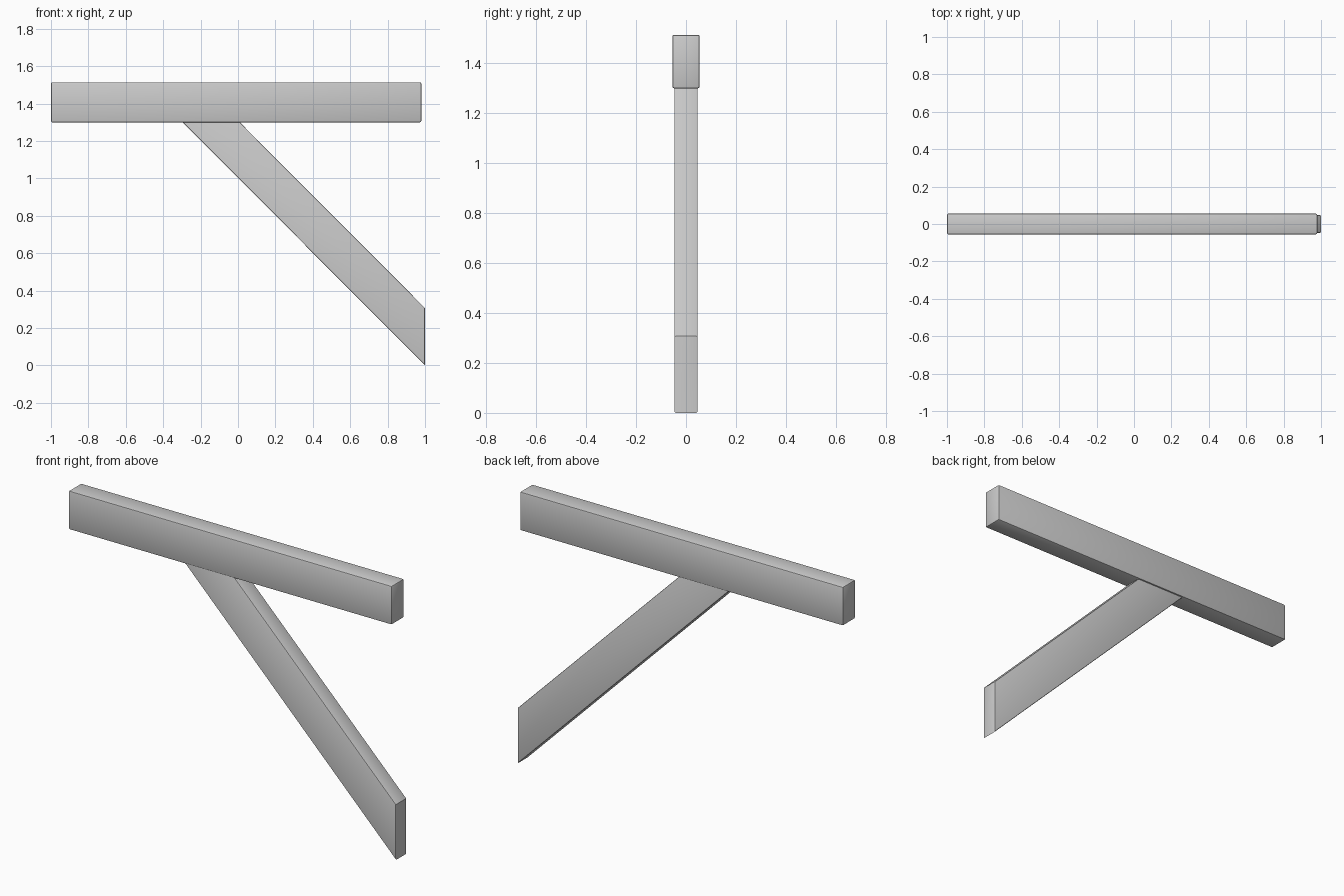
import bpy, bmesh
from math import radians

if "Cube" in bpy.data.objects:
    bpy.data.objects.remove(bpy.data.objects["Cube"])


def timber(name, profile, half_depth, bevel, soften_all):
    """Extrude an x-z profile along y and ease its edges."""
    bm = bmesh.new()
    face = bm.faces.new([bm.verts.new((x, -half_depth, z)) for x, z in profile])
    ext = bmesh.ops.extrude_face_region(bm, geom=[face])
    moved = [v for v in ext["geom"] if isinstance(v, bmesh.types.BMVert)]
    bmesh.ops.translate(bm, verts=moved, vec=(0, 2 * half_depth, 0))
    bmesh.ops.recalc_face_normals(bm, faces=bm.faces[:])
    # edges across the depth stay sharp when the ends are mitred
    edges = [e for e in bm.edges
             if soften_all or abs(e.verts[0].co.y - e.verts[1].co.y) < 1e-4]
    bmesh.ops.bevel(bm, geom=edges, offset=bevel, segments=2,
                    profile=0.5, affect='EDGES')
    mesh = bpy.data.meshes.new(name)
    bm.to_mesh(mesh)
    bm.free()
    obj = bpy.data.objects.new(name, mesh)
    bpy.context.collection.objects.link(obj)
    bpy.ops.object.select_all(action='DESELECT')
    obj.select_set(True)
    bpy.context.view_layer.objects.active = obj
    bpy.ops.object.shade_smooth_by_angle(angle=radians(30))
    return obj


# horizontal beam
timber("beam", [(-1, 1.30), (0.98, 1.30), (0.98, 1.514), (-1, 1.514)],
       0.055, 0.007, True)

# diagonal brace, mitred to a vertical end, its top let slightly into the beam
timber("brace", [(-0.31, 1.315), (1.0, 0.0), (1.0, 0.307), (-0.005, 1.315)],
       0.047, 0.006, False)
